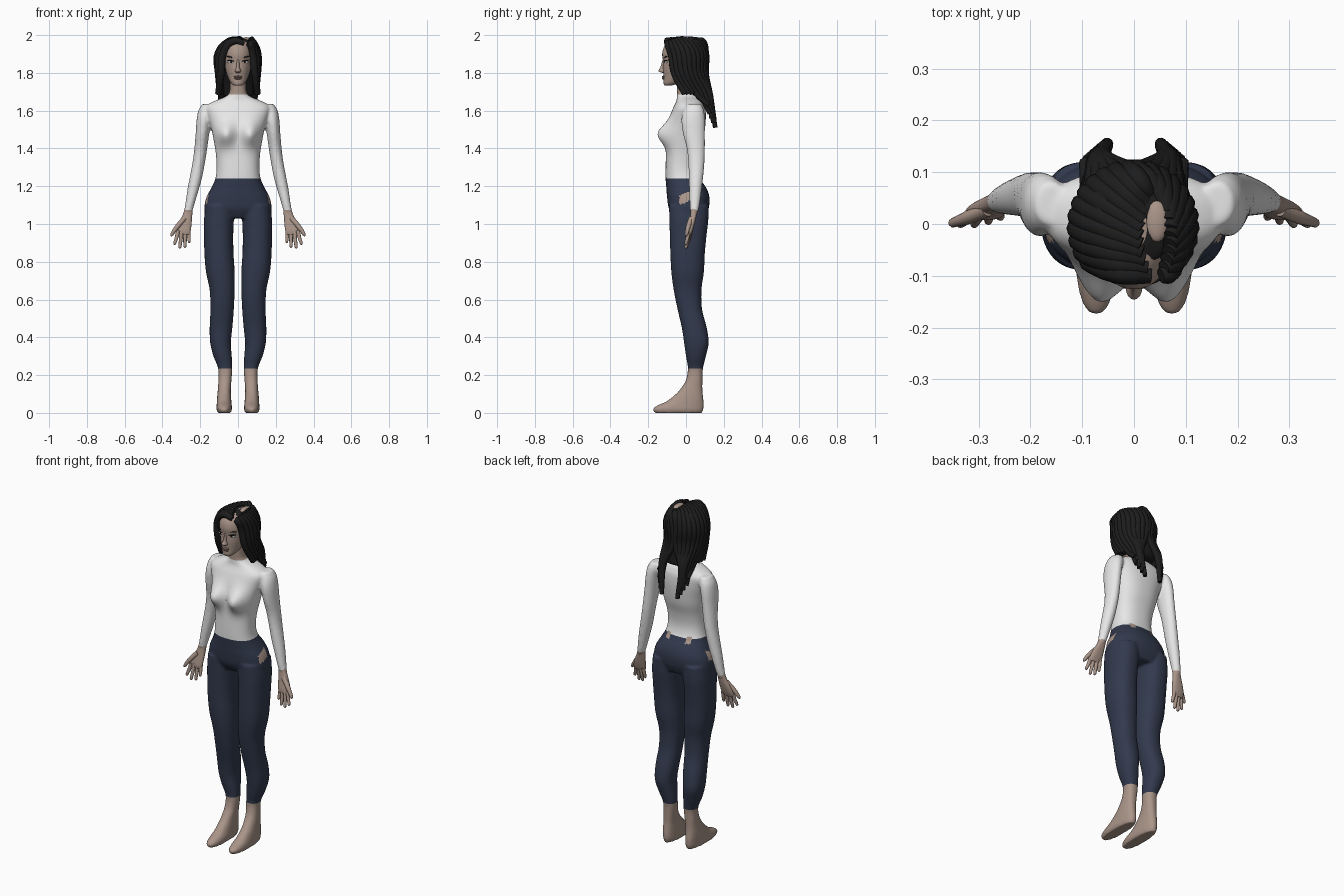
import bpy, bmesh, math
from mathutils import Matrix

if "Cube" in bpy.data.objects:
    bpy.data.objects.remove(bpy.data.objects["Cube"])

def material(name, rgb):
    m = bpy.data.materials.new(name)
    m.diffuse_color = (*rgb, 1)
    m.use_nodes = True
    m.node_tree.nodes["Principled BSDF"].inputs["Base Color"].default_value = m.diffuse_color
    return m

SKIN = material("skin", (0.40, 0.30, 0.25))
WHITE = material("white_cloth", (0.80, 0.80, 0.80))
NAVY = material("navy_cloth", (0.032, 0.042, 0.075))
BLACK = material("black_hair", (0.012, 0.012, 0.012))
LIPS = material("lips", (0.26, 0.17, 0.15))
EYE = material("eye_white", (0.85, 0.85, 0.85))

def finish(name, bm, mat):
    bmesh.ops.recalc_face_normals(bm, faces=bm.faces)
    me = bpy.data.meshes.new(name)
    bm.to_mesh(me)
    bm.free()
    me.materials.append(mat)
    for f in me.polygons:
        f.use_smooth = True
    ob = bpy.data.objects.new(name, me)
    bpy.context.collection.objects.link(ob)
    return ob

def loft(bm, rings, p=2.2, n=36, sub=5, s=1):
    """Skin horizontal rings (z, x0, x1, y0, y1), smoothly interpolated."""
    dense = []
    for i in range(len(rings) - 1):
        a, b, c, d = (rings[max(0, min(len(rings) - 1, i + k))] for k in (-1, 0, 1, 2))
        for j in range(sub):
            t = j / sub
            dense.append([0.5 * (2*q + (r - o)*t + (2*o - 5*q + 4*r - u)*t*t + (3*q - o - 3*r + u)*t**3)
                          for o, q, r, u in zip(a, b, c, d)])
    dense.append(rings[-1])
    loops = []
    for z, x0, x1, y0, y1 in dense:
        loop = []
        for k in range(n):
            a = 2 * math.pi * k / n
            c, d = math.cos(a), math.sin(a)
            x = (x0 + x1) / 2 + (x1 - x0) / 2 * math.copysign(abs(c) ** (2 / p), c)
            y = (y0 + y1) / 2 + (y1 - y0) / 2 * math.copysign(abs(d) ** (2 / p), d)
            loop.append(bm.verts.new((s * x, y, z)))
        loops.append(loop)
    for l, m in zip(loops, loops[1:]):
        for k in range(n):
            bm.faces.new((l[k], l[(k + 1) % n], m[(k + 1) % n], m[k]))
    bm.faces.new(loops[0])
    bm.faces.new(loops[-1])

def limb(bm, rings, s, p=2.0):
    """Loft from (z, cx, cy, rx, ry) rings on side s."""
    loft(bm, [(z, x - a, x + a, y - b, y + b) for z, x, y, a, b in rings], p, s=s)

def blob(bm, loc, size, rz=0, ry=0):
    m = (Matrix.Translation(loc) @ Matrix.Rotation(rz, 4, 'Z') @ Matrix.Rotation(ry, 4, 'Y')
         @ Matrix.Diagonal((*size, 1)))
    bmesh.ops.create_uvsphere(bm, u_segments=20, v_segments=12, radius=1, matrix=m)

def tubes(name, paths, mat):
    """Tapered round tubes through (x, y, z, radius) points."""
    cu = bpy.data.curves.new(name, 'CURVE')
    cu.dimensions = '3D'
    cu.bevel_depth, cu.bevel_resolution, cu.resolution_u, cu.use_fill_caps = 1, 3, 6, True
    for path in paths:
        sp = cu.splines.new('BEZIER')
        sp.bezier_points.add(len(path) - 1)
        for bp, (x, y, z, r) in zip(sp.bezier_points, path):
            bp.co, bp.radius = (x, y, z), r
            bp.handle_left_type = bp.handle_right_type = 'AUTO'
    tmp = bpy.data.objects.new(name + "_curve", cu)
    bpy.context.collection.objects.link(tmp)
    me = bpy.data.meshes.new_from_object(tmp.evaluated_get(bpy.context.evaluated_depsgraph_get()))
    bpy.data.objects.remove(tmp)
    bm = bmesh.new()
    bm.from_mesh(me)
    return finish(name, bm, mat)

# Torso, pelvis and neck
body = bmesh.new()
torso = [(1.03, .165, -.06, .10), (1.08, .178, -.09, .12), (1.14, .168, -.10, .124), (1.19, .142, -.104, .108),
         (1.24, .120, -.108, .075), (1.30, .113, -.108, .062), (1.37, .117, -.106, .07), (1.44, .128, -.103, .09),
         (1.50, .140, -.10, .10), (1.56, .158, -.088, .105), (1.61, .172, -.07, .103), (1.635, .155, -.058, .095),
         (1.655, .115, -.05, .085), (1.675, .066, -.048, .065), (1.70, .045, -.047, .05), (1.78, .043, -.05, .045)]
loft(body, [(z, -w, w, f, b) for z, w, f, b in torso], p=2.4, n=64)
for v in body.verts:  # bust
    if v.co.y < 0:
        v.co.y -= .058 * math.exp(-((abs(v.co.x) - .068) / .05) ** 2 - ((v.co.z - 1.475) / .06) ** 2)

# Legs with feet, and arms
leg = [(0, .038, .108, -.165, .085), (.02, .032, .114, -.176, .092), (.04, .033, .113, -.15, .094),
       (.06, .035, .112, -.105, .093), (.09, .037, .11, -.065, .09), (.12, .038, .107, -.035, .087),
       (.17, .035, .104, -.002, .087), (.235, .03, .105, .01, .09), (.30, .033, .13, 0, .105),
       (.37, .038, .147, -.01, .12), (.45, .03, .15, -.022, .11), (.55, .022, .146, -.045, .085),
       (.65, .018, .15, -.065, .082), (.75, .018, .17, -.078, .095), (.85, .024, .178, -.083, .10),
       (.95, .025, .18, -.086, .11), (1.02, .022, .18, -.088, .118), (1.10, .02, .172, -.09, .12)]
arm = [(1.635, .16, .04, .03, .04), (1.60, .17, .04, .04, .055), (1.55, .18, .038, .039, .062),
       (1.48, .188, .042, .036, .058), (1.40, .197, .052, .034, .048), (1.33, .207, .055, .033, .043),
       (1.25, .222, .053, .033, .038), (1.18, .238, .05, .03, .033), (1.10, .256, .046, .024, .026),
       (1.05, .267, .042, .022, .018)]
for s in (1, -1):
    loft(body, leg, p=2.3, s=s)
    limb(body, arm, s)

# Fuse the body into one smooth skin
blank = finish("body_base", body, SKIN)
rm = blank.modifiers.new("fuse", 'REMESH')
rm.mode, rm.voxel_size = 'VOXEL', 0.007
sm = blank.modifiers.new("soften", 'SMOOTH')
sm.factor, sm.iterations = 0.5, 4
fused = bpy.data.meshes.new_from_object(blank.evaluated_get(bpy.context.evaluated_depsgraph_get()))
bpy.data.objects.remove(blank)

def part_of(c):
    x, y, z = abs(c.x), c.y, c.z
    if x > .185 and z < 1.24:
        return "shirt" if z > 1.075 else "bare_skin"
    if z < .235 or z > 1.685:
        return "bare_skin"
    hip_hole = x > .12 and -.035 < y < .03 and 1.115 < z - .4 * y < 1.165
    back_hole = y > 0 and abs(x - .065) < .014 and 1.215 < z < 1.25
    if hip_hole or back_hole:
        return "bare_skin"
    return "trousers" if z < 1.24 else "shirt"

# Split the body into clothes and bare skin along clean cuts
for name, mat in (("shirt", WHITE), ("trousers", NAVY), ("bare_skin", SKIN)):
    bm = bmesh.new()
    bm.from_mesh(fused)
    for z in (.235, 1.075, 1.24, 1.685):
        bmesh.ops.bisect_plane(bm, geom=bm.verts[:] + bm.edges[:] + bm.faces[:],
                               plane_co=(0, 0, z), plane_no=(0, 0, 1))
    drop = [f for f in bm.faces if part_of(f.calc_center_median()) != name]
    bmesh.ops.delete(bm, geom=drop, context='FACES')
    finish(name, bm, mat)

# Hands
palm = [(1.085, .26, .044, .021, .018), (1.05, .267, .04, .025, .017), (1.0, .281, .03, .035, .016),
        (.965, .288, .022, .038, .014), (.945, .29, .018, .034, .009)]
tips = [(.335, .0, .89), (.308, .0, .87), (.281, .006, .874), (.258, .014, .90)]
for s, side in ((1, "left"), (-1, "right")):
    bm = bmesh.new()
    limb(bm, palm, s, 2.4)
    finish(side + "_palm", bm, SKIN)
    paths = []
    for i, (x, y, z) in enumerate(tips):
        kx, ky = .317 - .0185 * i, .014 + .004 * i
        paths.append([(s * kx, ky, .965, .011), (s * (kx + x) / 2, (ky + y) / 2, (.96 + z) / 2, .0098),
                      (s * x, y, z + .006, .008), (s * x, y, z, .003)])
    paths.append([(s * .283, .028, 1.03, .014), (s * .322, .012, .985, .013),
                  (s * .35, .002, .945, .009), (s * .354, 0, .936, .004)])
    tubes(side + "_fingers", paths, SKIN)

# Head with nose and ears of the same skin
bm = bmesh.new()
head = [(1.732, .018, -.112, -.08), (1.745, .036, -.119, -.04), (1.78, .055, -.119, .02), (1.82, .066, -.122, .05),
        (1.86, .073, -.121, .07), (1.90, .076, -.126, .08), (1.94, .07, -.115, .08), (1.97, .05, -.085, .06),
        (1.984, .02, -.04, .03)]
loft(bm, [(z, -w, w, f, b) for z, w, f, b in head], p=2.1)
loft(bm, [(1.80, -.012, .012, -.125, -.10), (1.81, -.016, .016, -.146, -.10), (1.83, -.009, .009, -.136, -.10),
          (1.87, -.007, .007, -.124, -.10)], p=2, n=16)
finish("head", bm, SKIN)

# Face details
lips, eyes, dark = bmesh.new(), bmesh.new(), bmesh.new()
blob(lips, (0, -.119, 1.780), (.025, .008, .005))
blob(lips, (0, -.119, 1.771), (.021, .009, .006))
for s in (1, -1):
    blob(eyes, (s * .038, -.107, 1.857), (.018, .005, .006), rz=s * .4)
    blob(dark, (s * .037, -.1115, 1.857), (.006, .003, .006), rz=s * .4)
    blob(dark, (s * .039, -.108, 1.865), (.022, .006, .0035), rz=s * .4, ry=-s * .12)
    blob(dark, (s * .040, -.109, 1.884), (.024, .005, .0035), rz=s * .4, ry=-s * .15)
finish("lips", lips, LIPS)
finish("eyes", eyes, EYE)
finish("brows_and_lashes", dark, BLACK)

# Hair: inner cap, then thick strands sweeping from a side parting
bm = bmesh.new()
cap = [(1.68, .085, .035, .115), (1.75, .094, .0, .113), (1.82, .098, -.045, .112), (1.88, .099, -.06, .11),
       (1.93, .094, -.072, .105), (1.965, .074, -.08, .085), (1.982, .035, -.05, .045)]
loft(bm, [(z, -w, w, f, b) for z, w, f, b in cap])
finish("hair_cap", bm, BLACK)
bm = bmesh.new()
blob(bm, (.044, .005, 1.977), (.022, .04, .012))
finish("parting", bm, SKIN)

def around(s, a, z, r):
    return (s * .104 * math.cos(a), -.005 + .108 * math.sin(a), z, r)

strands = []
for s in (1, -1):
    for i in range(11):
        t = i / 10
        a = math.radians(-43 + 128 * t)
        p0 = (.042 + s * (.010 + .018 * math.sin(math.pi * t)), -.10 + .15 * t,
              1.957 + .024 * math.sin(math.pi * t), .015)
        p2 = around(s, a, 1.905, .020)
        p1 = ((p0[0] + p2[0]) / 2, (p0[1] + p2[1]) / 2 * 1.08, 1.968 if s < 0 else 1.952, .020)
        p3 = around(s, a + .2 * (1 - t), 1.80, .019)
        path = [p0, p1, p2, p3, (s * (.104 - .05 * t), -.005 + .13 * min(1, 1.6 * t), 1.69, .017)]
        if t > .25:  # long back locks
            path.append((s * (.112 - .06 * t), .105 + .05 * t, 1.635 - .125 * t + .03 * (i % 2), .012))
        strands.append(path)
tubes("hair_strands", strands, BLACK)
